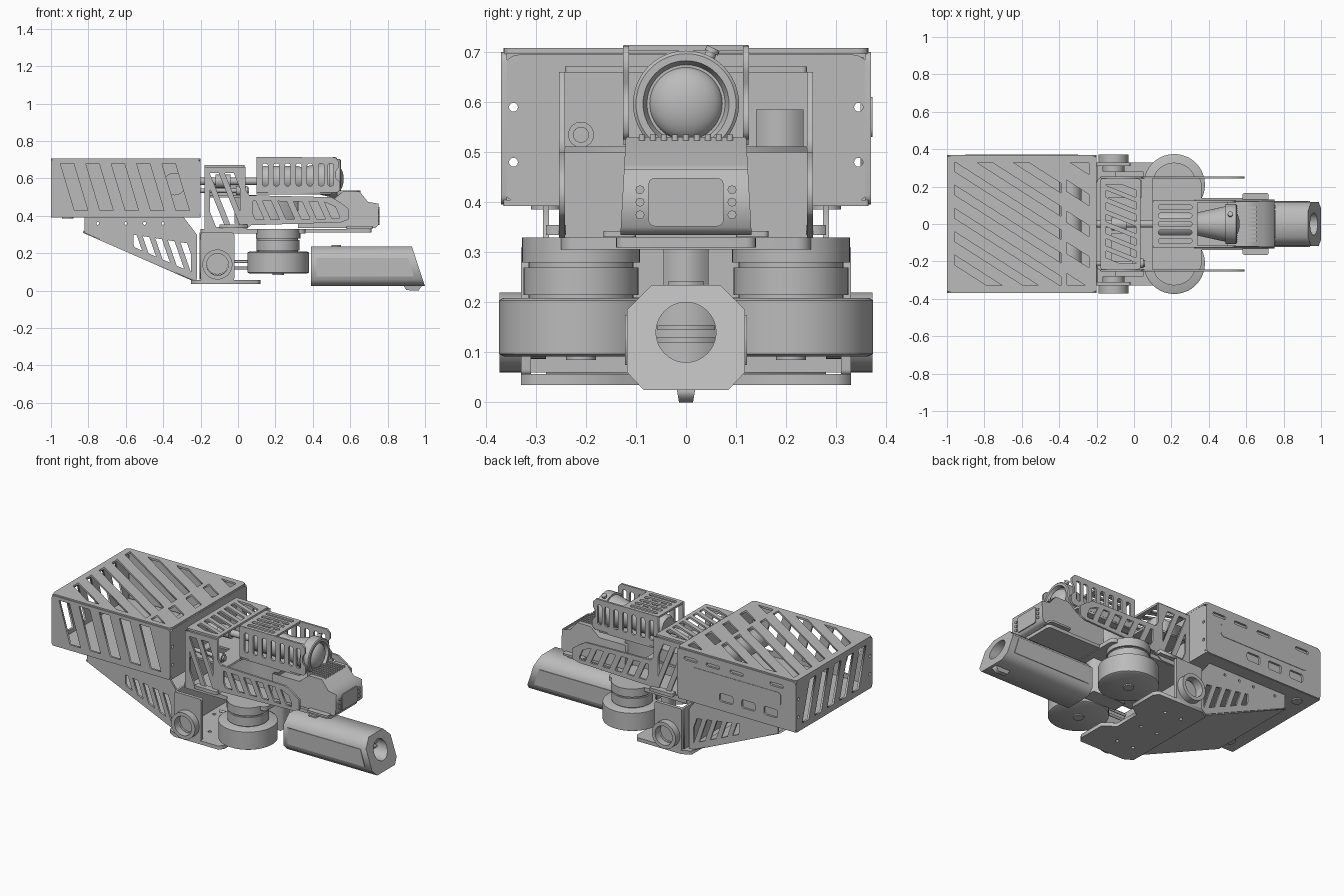
import bpy, bmesh, math
from mathutils import Matrix, Vector

cube = bpy.data.objects.get("Cube")
if cube:
    bpy.data.objects.remove(cube)

grey = bpy.data.materials.new("satin_grey")
grey.use_nodes = True
COLOR = (0.5, 0.5, 0.5, 1)
grey.diffuse_color = COLOR
grey.node_tree.nodes["Principled BSDF"].inputs["Base Color"].default_value = COLOR

# Orientation of a flat profile: which world axes its u, v and thickness follow
AXES = {"y": Matrix(((1, 0, 0), (0, 0, -1), (0, 1, 0))),
        "x": Matrix(((0, 0, 1), (1, 0, 0), (0, 1, 0))),
        "z": Matrix.Identity(3)}


def finish(name, mesh, smooth=False):
    mesh.materials.clear()
    mesh.materials.append(grey)
    ob = bpy.data.objects.new(name, mesh)
    bpy.context.collection.objects.link(ob)
    if smooth:
        bpy.ops.object.select_all(action="DESELECT")
        ob.select_set(True)
        bpy.context.view_layer.objects.active = ob
        bpy.ops.object.shade_smooth_by_angle(angle=math.radians(35))
    return ob


def plate(name, axis, pos, thick, outer, holes=(), smooth=False):
    """Flat sheet with cut-outs; pos is its centre along the thickness axis."""
    cu = bpy.data.curves.new(name, "CURVE")
    cu.dimensions, cu.fill_mode, cu.extrude = "2D", "BOTH", thick / 2
    for poly in [outer, *holes]:
        sp = cu.splines.new("POLY")
        sp.points.add(len(poly) - 1)
        for p, (u, v) in zip(sp.points, poly):
            p.co = (u, v, 0, 1)
        sp.use_cyclic_u = True
    tmp = bpy.data.objects.new("tmp", cu)
    bpy.context.collection.objects.link(tmp)
    dg = bpy.context.evaluated_depsgraph_get()
    mesh = bpy.data.meshes.new_from_object(tmp.evaluated_get(dg))
    bpy.data.objects.remove(tmp)
    m = AXES[axis].to_4x4()
    m.translation = AXES[axis] @ Vector((0, 0, -pos if axis == "y" else pos))
    mesh.transform(m)
    bm = bmesh.new()
    bm.from_mesh(mesh)
    bmesh.ops.remove_doubles(bm, verts=bm.verts, dist=1e-5)
    bmesh.ops.recalc_face_normals(bm, faces=bm.faces)
    bm.to_mesh(mesh)
    bm.free()
    return finish(name, mesh, smooth)


def box(name, x0, x1, y0, y1, z0, z1):
    return plate(name, "z", (z0 + z1) / 2, z1 - z0, rect(x0, y0, x1, y1))


def lathe(name, axis, center, profile, n=48):
    """Solid turned from (distance along axis, radius) pairs."""
    bm = bmesh.new()
    rings = [[bm.verts.new((r * math.cos(a * math.tau / n), r * math.sin(a * math.tau / n), h))
              for a in range(n)] for h, r in profile]
    for a, b in zip(rings, rings[1:]):
        for i in range(n):
            bm.faces.new((a[i], a[(i + 1) % n], b[(i + 1) % n], b[i]))
    bm.faces.new(rings[0])
    bm.faces.new(rings[-1])
    bmesh.ops.recalc_face_normals(bm, faces=bm.faces)
    mesh = bpy.data.meshes.new(name)
    bm.to_mesh(mesh)
    bm.free()
    mesh.transform(Matrix.Translation(center) @ AXES[axis].to_4x4())
    return finish(name, mesh, True)


def rect(u0, v0, u1, v1, r=0.0):
    if not r:
        return [(u0, v0), (u1, v0), (u1, v1), (u0, v1)]
    corners = ((u1 - r, v1 - r), (u0 + r, v1 - r), (u0 + r, v0 + r), (u1 - r, v0 + r))
    return [(cu + r * math.cos((k + s / 4) * math.pi / 2), cv + r * math.sin((k + s / 4) * math.pi / 2))
            for k, (cu, cv) in enumerate(corners) for s in range(5)]


def disc(u, v, r, n=32):
    return [(u + r * math.cos(i * math.tau / n), v + r * math.sin(i * math.tau / n)) for i in range(n)]


def strips(region, slope, pitch, width):
    """Parallel slots along a slope vector, clipped to a convex counter-clockwise region."""
    d = Vector(slope).normalized()
    nrm = Vector((-d.y, d.x))
    mid = sum((Vector(p) for p in region), Vector((0, 0))) / len(region)
    out = []
    for k in range(-12, 13):
        c = mid + nrm * k * pitch
        poly = [c - d * 3 - nrm * width / 2, c + d * 3 - nrm * width / 2,
                c + d * 3 + nrm * width / 2, c - d * 3 + nrm * width / 2]
        for a, b in zip(region, region[1:] + region[:1]):
            a, e = Vector(a), Vector(b) - Vector(a)
            side = lambda p: e.x * (p.y - a.y) - e.y * (p.x - a.x)
            clipped = []
            for p, q in zip(poly, poly[1:] + poly[:1]):
                sp, sq = side(p), side(q)
                if sp >= 0:
                    clipped.append(p)
                if sp * sq < 0:
                    clipped.append(p.lerp(q, sp / (sp - sq)))
            poly = clipped
        area = abs(sum(p.cross(q) for p, q in zip(poly, poly[1:] + poly[:1]))) / 2 if poly else 0
        if area > width * width:
            out.append([(p.x, p.y) for p in poly])
    return out


# Rear case: slotted sheets around a hollow
T = 0.012
bolt_holes = [disc(s * .345, z, .009, 12) for s in (-1, 1) for z in (.48, .59)]
plate("case_top", "z", .702, T, rect(-1, -.365, -.2, .365, .02),
      strips(rect(-.96, -.33, -.39, .33), (1, -.64), .105, .044)
      + strips(rect(-.36, -.33, -.24, .33), (1, -.64), .14, .05))
plate("case_front", "y", -.364, T, rect(-1, .395, -.2, .7, .02),
      strips(rect(-.96, .43, -.25, .68), (.3, -1), .13, .068))
plate("case_back", "y", .364, T, rect(-1, .395, -.2, .7, .02),
      [rect(u - .045, .64, u + .045, .66, .009) for u in (-.87, -.6, -.44, -.29)]
      + [rect(u - .045, .45, u + .045, .5, .012) for u in (-.83, -.68, -.53)])
plate("case_back_liner", "y", .352, .006, rect(-.98, .41, -.22, .69))
plate("case_back_panel", "y", .371, .003, rect(-.9, .53, -.3, .61, .02))
plate("case_end", "x", -.994, T, rect(-.365, .395, .365, .7, .006),
      strips(rect(-.32, .43, .32, .67), (.3, -1), .115, .06) + bolt_holes)
plate("case_mount_face", "x", -.206, T, rect(-.365, .4, .365, .695, .03), bolt_holes)
plate("case_floor", "z", .398, T, rect(-1, -.365, -.2, .365, .006))
lathe("case_roller", "y", (-.34, 0, .57), [(-.25, .06), (.25, .06)])

for s in (-1, 1):
    lathe("case_foot", "z", (-.91, s * .28, 0), [(.385, .03), (.4, .03)], 24)
    # Sloped hopper walls
    plate("hopper_side", "y", s * .28, T,
          [(-.82, .392), (-.82, .31), (-.25, .06), (-.22, .06), (-.22, .3), (-.29, .392)],
          strips([(-.56, .235), (-.25, .1), (-.25, .25), (-.56, .3)], (.35, -1), .06, .032)
          + [disc(u, .36, .008, 10) for u in (-.75, -.6, -.5, -.4)])
    # Pivot cheeks with round bearing flanges
    plate("pivot_cheek", "y", s * .32, .02, rect(-.2, .055, -.02, .31, .01), [disc(-.11, .145, .06)])
    plate("pivot_flange", "y", s * .35, .045, disc(-.11, .14, .08, 40), [disc(-.11, .14, .058, 40)], True)
    lathe("pivot_core", "y", (-.11, s * .3, .145), [(-.02, .058), (.02, .058)])
    # Truss arms beside the head
    plate("truss_arm", "y", s * .248, T,
          [(-.18, .31), (.02, .31), (.07, .35), (.55, .365), (.59, .38), (.59, .44), (.55, .47),
           (.5, .5), (.06, .51), (.04, .54), (.04, .66), (-.18, .66)],
          strips([(.08, .38), (.54, .385), (.54, .44), (.46, .475), (.08, .48)], (-.45, 1), .075, .042)
          + strips(rect(-.15, .34, .01, .63), (.4, -1), .075, .045))
    plate("truss_foot", "z", .345, .02, rect(-.1, min(s * .24, s * .28), .05, max(s * .24, s * .28)))
    # Flywheel and its motor
    lathe("flywheel", "z", (.215, s * .21, 0), [(.092, .155), (.097, .164), (.204, .164), (.209, .155)], 64)
    lathe("flywheel_motor", "z", (.215, s * .21, 0),
          [(.2, .105), (.215, .105), (.215, .115), (.27, .115), (.27, .105), (.28, .105),
           (.28, .118), (.33, .118)], 48)
    lathe("flywheel_hub", "z", (.215, s * .21, 0), [(.085, .03), (.1, .03)], 24)
    # Scope cage wall
    plate("scope_side", "y", s * .12, T,
          [(.1, .525), (.53, .525), (.545, .54), (.545, .58), (.525, .6), (.525, .64), (.54, .66),
           (.54, .69), (.52, .712), (.1, .712)],
          [rect(u, .56, u + .03, .68, .012) for u in (.13, .19, .25, .31, .37, .43, .48)])
    # Head bolts and feet
    for z in (.375, .4, .425):
        lathe("head_bolt", "x", (.75, s * .092, z), [(0, .009), (.006, .009)], 8)
    plate("head_foot", "z", .337, .012, rect(.58, min(s * .1, s * .165), .72, max(s * .1, s * .165), .01))
    # Spacer rods between pivot and wheels
    for z in (.12, .155):
        lathe("spacer_rod", "x", (0, s * .12, z), [(-.04, .008), (.12, .008)], 12)

slope = plate("hopper_floor", "z", 0, T, rect(-.32, -.28, .32, .28))
slope.location = (-.535, 0, .187)
slope.rotation_euler.y = math.atan2(.25, .57)
plate("pivot_rear_wall", "x", -.2, T, rect(-.31, .06, .31, .31))

# Base plate and decks
plate("base_plate", "z", .046, .022,
      [(-.25, -.3), (-.2, -.33), (.1, -.33), (.12, -.3), (.12, -.13), (.05, -.08), (.05, .08),
       (.12, .13), (.12, .3), (.1, .33), (-.2, .33), (-.25, .3)],
      [disc(u, v, .01, 12) for u in (-.16, -.05) for v in (-.2, 0, .2)])
plate("main_deck", "z", .318, .024, rect(-.2, -.25, .36, .25, .03))
plate("head_deck", "z", .32, .02, rect(.3, -.14, .715, .14, .02))
box("feed_block", .1, .32, -.045, .045, .1, .31)
plate("feed_bulkhead", "x", .11, T, rect(-.13, .21, .13, .31))

# Mid frame
plate("frame_top", "z", .665, T, rect(-.18, -.242, .035, .242, .01),
      strips(rect(-.15, -.21, .01, .21), (1, -.4), .06, .035))
plate("frame_shelf", "z", .505, T, rect(-.17, -.242, .1, .242), [rect(-.12, -.2, -.02, -.05)])
plate("frame_wall", "x", -.17, T, rect(-.242, .33, .242, .5))
lathe("link_rod", "x", (0, 0, .585), [(-.2, .02), (-.12, .02), (-.12, .035), (-.04, .035), (-.04, .02), (.15, .02)], 24)
lathe("side_knob", "x", (0, -.21, .535), [(-.2, .012), (-.01, .012), (-.01, .026), (.05, .026), (.05, .016), (.06, .016)], 16)
box("side_actuator", -.15, .04, .14, .235, .51, .585)

# Head housing
head = plate("head_housing", "y", 0, .25,
             [(.32, .335), (.735, .335), (.75, .35), (.75, .465), (.695, .475), (.65, .53),
              (.56, .53), (.5, .48), (.32, .48)])
for v in head.data.vertices:
    v.co.y *= 1.05 - (v.co.z - .335) * .45
plate("head_face_panel", "x", .752, .008, rect(-.075, .352, .075, .448, .012))
box("head_core", -.02, .34, -.1, .1, .36, .5)
for k in range(-4, 5):
    box("head_rib", .53, .655, k * .022 - .006, k * .022 + .006, .48, .535)

# Scope with lens
plate("scope_roof", "z", .708, T, rect(.1, -.125, .34, .125, .01),
      [rect(.13, k * .045 - .013, .31, k * .045 + .013, .012) for k in range(-2, 3)])
plate("scope_floor", "z", .52, T, rect(.1, -.125, .5, .125))
lathe("scope_body", "x", (0, 0, .597),
      [(.12, .06), (.14, .07), (.32, .07), (.34, .062), (.49, .095), (.49, .106), (.545, .106),
       (.55, .1), (.55, .086), (.53, .078), (.53, .05)], 64)
lathe("scope_lens", "x", (.525, 0, .597),
      [(.04 * math.sin(a * math.pi / 16), .073 * math.cos(a * math.pi / 16) + .0005) for a in range(9)])
knob = lathe("scope_knob", "z", (0, 0, 0), [(0, .011), (.03, .011), (.03, .014), (.04, .014)], 12)
knob.location, knob.rotation_euler.x = (.515, .038, .672), math.radians(-25)

# Barrel: faceted sleeve with a raked muzzle
half = [(.085, .025), (.118, .06), (.118, .185), (.068, .235)]
barrel = plate("barrel", "x", .66, .54, half + [(-y, z) for y, z in reversed(half)],
               [disc(0, .14, .06, 40)])
for v in barrel.data.vertices:
    if v.co.x > .66:
        v.co.x += (.235 - v.co.z) * .33
box("barrel_breech", .392, .5, -.08, .08, .06, .21)
box("barrel_top_clip", .5, .55, -.035, .035, .23, .243)
for z in (.125, .15):
    box("bore_rail", .5, .9, -.058, .058, z - .005, z + .005)
for s in (-1, 1):
    plate("barrel_side_panel", "y", s * .119, .006, [(.42, .075), (.94, .075), (.91, .175), (.42, .175)])
foot = plate("muzzle_foot", "y", 0, .04, [(.9, .003), (.965, 0), (.99, .035), (.88, .035)])
for v in foot.data.vertices:
    if v.co.z < .01:
        v.co.y *= .7
